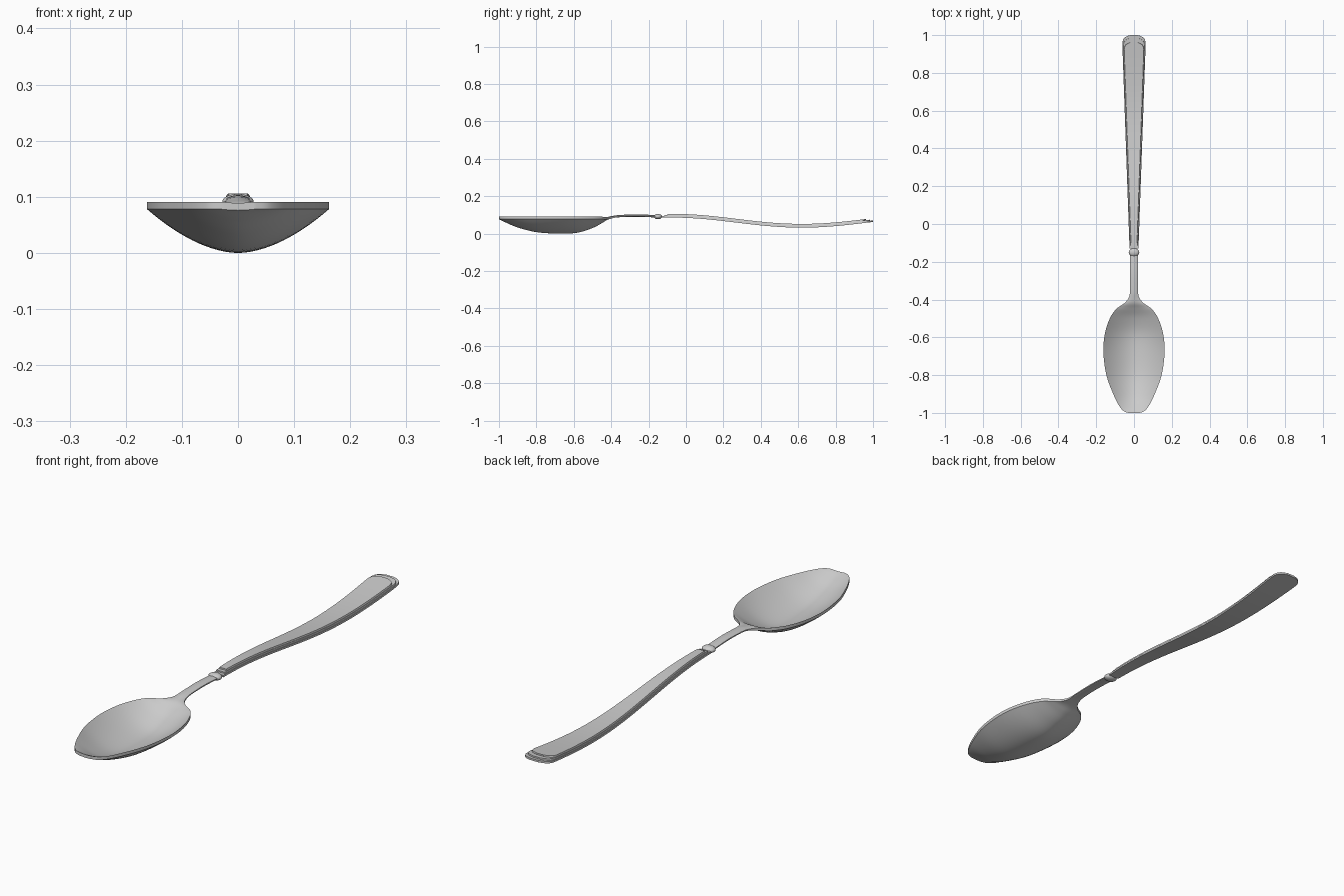
import bpy
import bmesh
import math
from mathutils import Vector

cube = bpy.data.objects.get("Cube")
if cube:
    bpy.data.objects.remove(cube, do_unlink=True)

steel = bpy.data.materials.new("brushed steel")
steel.use_nodes = True
COLOUR = (0.6, 0.6, 0.6, 1)
steel.diffuse_color = COLOUR
steel.node_tree.nodes["Principled BSDF"].inputs["Base Color"].default_value = COLOUR


def finish(name, bm, angle=35):
    """Turn a bmesh into a named, shaded object."""
    bmesh.ops.recalc_face_normals(bm, faces=bm.faces)
    mesh = bpy.data.meshes.new(name)
    bm.to_mesh(mesh)
    bm.free()
    mesh.materials.append(steel)
    obj = bpy.data.objects.new(name, mesh)
    bpy.context.collection.objects.link(obj)
    bpy.ops.object.select_all(action="DESELECT")
    obj.select_set(True)
    bpy.context.view_layer.objects.active = obj
    bpy.ops.object.shade_smooth_by_angle(angle=math.radians(angle))
    return obj


def loft(name, sections, angle=35):
    """Skin a row of closed cross-sections and cap both ends."""
    bm = bmesh.new()
    rings = [[bm.verts.new(p) for p in section] for section in sections]
    count = len(rings[0])
    for a, b in zip(rings, rings[1:]):
        for i in range(count):
            j = (i + 1) % count
            bm.faces.new((a[i], a[j], b[j], b[i]))
    bm.faces.new(rings[0])
    bm.faces.new(rings[-1])
    return finish(name, bm, angle)


def smooth_path(points, steps):
    """Catmull-Rom interpolation through stations."""
    pts = [Vector(p) for p in points]
    pts = [pts[0]] + pts + [pts[-1]]
    out = []
    for a, b, c, d in zip(pts, pts[1:], pts[2:], pts[3:]):
        for k in range(steps):
            t = k / steps
            m, n = (c - a) / 2, (d - b) / 2
            out.append(b + m * t + (3 * (c - b) - 2 * m - n) * t**2
                       + (2 * (b - c) + m + n) * t**3)
    return out + [pts[-1]]


# Bowl and neck: y, half width, underside centre, top centre
stations = [
    (-1, .03, .076, .089), (-.99, .055, .072, .085), (-.96, .08, .058, .071),
    (-.9, .11, .033, .046), (-.8, .146, .008, .021), (-.68, .162, 0, .013),
    (-.58, .154, .005, .018), (-.5, .128, .03, .043), (-.45, .094, .056, .07),
    (-.42, .052, .074, .088), (-.39, .028, .083, .095), (-.35, .021, .088, .1),
    (-.25, .02, .09, .103), (-.14, .02, .085, .097)]
RIM_LOW, RIM_HIGH = .078, .091
COLS = 28


def bowl_section(s):
    y, w, low, high = s
    neck = min(1, max(0, (y + .45) / .1))
    rim_low = RIM_LOW + (low + .003 - RIM_LOW) * neck
    rim_high = RIM_HIGH + (high - .005 - RIM_HIGH) * neck
    ring = []
    for edge, centre, sign in ((rim_low, low, 1), (rim_high, high, -1)):
        for i in range(COLS + 1):
            t = sign * (2 * i / COLS - 1)
            ring.append((w * t, y, centre + (edge - centre) * abs(t) ** 1.8))
    return ring


loft("bowl_and_neck", [bowl_section(Vector(s)) for s in
                       ((p.x, p.y, p.z, p.w) for p in smooth_path(stations, 5))])


# Handle: three stacked plates that follow one gentle wave
def wave(y):
    return .032 + .027 * (1 - math.cos(math.pi * (y - .62) / .7))


def handle_plate(name, start, end, inset, bottom, top, slope):
    tip = .045
    ys = [start + (end - tip - start) * i / 36 for i in range(36)]
    ys += [end - tip + tip * math.sin(math.pi / 2 * i / 12) for i in range(13)]
    sections = []
    for y in ys:
        u = max(0, (y - end + tip) / tip)
        taper = .024 + .037 * min(1, (y + .12) / 1.05)
        w = (taper - inset) * max(.35, (1 - min(u, 1) ** 2.6) ** .4)
        z = wave(y)
        sections.append([(-w, y, z + bottom), (w, y, z + bottom),
                         (w - slope, y, z + top), (slope - w, y, z + top)])
    loft(name, sections, 30)


handle_plate("handle_base", -.13, 1, 0, 0, .008, .001)
handle_plate("handle_step", -.115, .985, .003, .006, .014, .002)
handle_plate("handle_top", -.1, .962, .006, .012, .02, .003)

# Collar bead between neck and handle
bm = bmesh.new()
bmesh.ops.create_uvsphere(bm, u_segments=32, v_segments=16, radius=1)
for v in bm.verts:
    v.co = Vector((v.co.x * .028, v.co.y * .022 - .15, v.co.z * .014 + .091))
finish("collar_bead", bm, 60)
